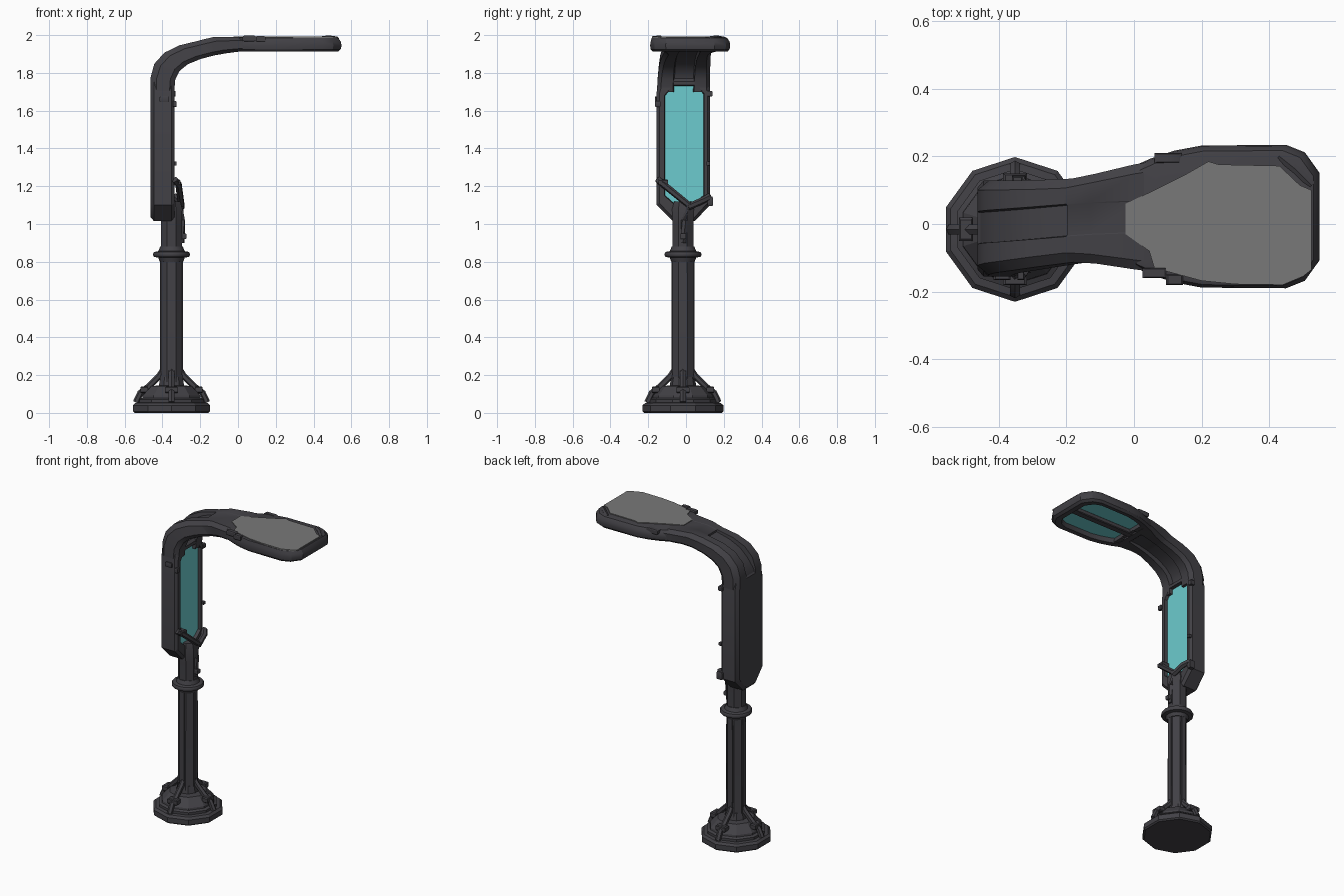
import bpy, bmesh, math
from mathutils import Vector

if "Cube" in bpy.data.objects:
    bpy.data.objects.remove(bpy.data.objects["Cube"])

PX, PY = -0.352, -0.016          # pole axis


def material(name, rgb):
    m = bpy.data.materials.new(name)
    m.diffuse_color = (*rgb, 1)
    m.use_nodes = True
    m.node_tree.nodes["Principled BSDF"].inputs["Base Color"].default_value = m.diffuse_color
    return m


DARK = material("charcoal metal", (0.054, 0.052, 0.060))
GREY = material("grey panel", (0.19, 0.19, 0.19))
CYAN = material("cyan glass", (0.15, 0.60, 0.62))


def loft(name, rings, mats=(DARK,), start=0, end=0, angle=30):
    """Skin equal-length rings and cap both ends; start/end are cap material slots."""
    bm = bmesh.new()
    vs = [[bm.verts.new(p) for p in r] for r in rings]
    n = len(vs[0])
    for a, b in zip(vs, vs[1:]):
        for i in range(n):
            j = (i + 1) % n
            bm.faces.new((a[i], a[j], b[j], b[i]))
    bm.faces.new(vs[0][::-1]).material_index = start
    bm.faces.new(vs[-1]).material_index = end
    bmesh.ops.recalc_face_normals(bm, faces=bm.faces)
    me = bpy.data.meshes.new(name)
    bm.to_mesh(me)
    bm.free()
    for m in mats:
        me.materials.append(m)
    ob = bpy.data.objects.new(name, me)
    bpy.context.collection.objects.link(ob)
    bpy.ops.object.select_all(action='DESELECT')
    ob.select_set(True)
    bpy.context.view_layer.objects.active = ob
    bpy.ops.object.shade_smooth_by_angle(angle=math.radians(angle))
    return ob


def turned(name, profile, n, phase=0.0, angle=30):
    """Polygonal turned part around the pole axis from (radius, z) pairs."""
    return loft(name, [[(PX + r * math.cos(phase + math.tau * i / n),
                         PY + r * math.sin(phase + math.tau * i / n), z)
                        for i in range(n)] for r, z in profile], angle=angle)


def rod(name, pts, r, n=6):
    """Polygonal rod through a few points."""
    pts = [Vector(p) for p in pts]
    rings = []
    for i, p in enumerate(pts):
        d = pts[min(i + 1, len(pts) - 1)] - pts[max(i - 1, 0)]
        q = d.to_track_quat('Z', 'Y')
        rings.append([p + q @ Vector((r * math.cos(math.tau * (k + .5) / n),
                                      r * math.sin(math.tau * (k + .5) / n), 0))
                      for k in range(n)])
    return loft(name, rings)


def block(name, c, s):
    """Small box with a chamfered edge."""
    x, y, z = c
    a, b, h = (v / 2 for v in s)
    rings = [[(x + i * a * k, y + j * b * k, z + dz)
              for i, j in ((-1, -1), (1, -1), (1, 1), (-1, 1))]
             for k, dz in ((.8, -h), (1, -h * .7), (1, h * .7), (.8, h))]
    return loft(name, rings)


# Stepped ten-sided foot
turned("foot", [(.205, 0), (.214, .008), (.214, .04), (.200, .053), (.178, .056),
                (.178, .072), (.162, .08), (.160, .092), (.122, .132), (.112, .142),
                (.07, .145), (.062, .19)], 10, math.pi / 2, 20)

# Bent braces and clamps on the foot
for k in range(4):
    a = k * math.pi / 2
    c, s = math.cos(a), math.sin(a)
    rod(f"foot_brace_{k}", [(PX + c * r, PY + s * r, z) for r, z in
                            ((.045, .225), (.065, .195), (.12, .14), (.165, .105), (.188, .055))], .017)
    block(f"foot_clamp_{k}", (PX + c * .145, PY + s * .145, .122),
          (.04 + .03 * abs(s), .04 + .03 * abs(c), .035))

# Octagonal pole, vertical ribs, collar
turned("pole", [(.066, .14), (.06, .22), (.059, .80), (.059, 1.0), (.062, 1.08), (.05, 1.12)],
       8, math.pi / 8)
for k in range(4):
    a = k * math.pi / 2
    c, s = math.cos(a), math.sin(a)
    block(f"pole_rib_{k}", (PX + c * .054, PY + s * .054, .50),
          (.014 + .016 * abs(s), .014 + .016 * abs(c), .66))
turned("collar", [(.062, .80), (.07, .822), (.092, .826), (.097, .833), (.097, .843),
                  (.092, .852), (.07, .856), (.06, .88)], 16, 0, 40)
block("pole_latch", (-.288, -.016, .935), (.03, .03, .03))

# Casing with recessed cyan screen
YC, ZC = -.013, 1.39
outer = [(-.155, 1.10), (-.07, 1.015), (.045, 1.015), (.128, 1.10),
         (.128, 1.70), (.11, 1.77), (-.135, 1.77), (-.155, 1.70)]
inner = [(-.115, 1.15), (-.035, 1.08), (.01, 1.08), (.096, 1.15),
         (.096, 1.69), (.06, 1.735), (-.07, 1.735), (-.115, 1.68)]


def outline(pts, x, d=0.0):
    return [(x, YC + (y - YC) * (1 - d / .142), ZC + (z - ZC) * (1 - d / .37)) for y, z in pts]


loft("screen_casing", [outline(outer, -.462, .02), outline(outer, -.445), outline(outer, -.352),
                       outline(outer, -.336, .014), outline(inner, -.336),
                       outline(inner, -.356, .004)], (DARK, CYAN), 0, 1)

# Forked brace in front of the screen
rod("fork_long", [(-.335, -.15, 1.235), (-.315, -.12, 1.21), (-.30, .015, 1.10),
                  (-.297, -.01, 1.02), (-.30, -.014, .90)], .018)
rod("fork_short", [(-.298, .012, 1.09), (-.31, .09, 1.125), (-.335, .125, 1.145)], .018)

# Curved arm with a channel along its top and underside:
# outer x,z, inner x,z, centre y, half width, top depth, bottom depth
spine = [(-.462, 1.70, -.338, 1.70, -.013, .141, .002, .02),
         (-.463, 1.775, -.332, 1.765, -.011, .139, .010, .03),
         (-.443, 1.848, -.308, 1.812, -.008, .136, .035, .03),
         (-.39, 1.907, -.265, 1.846, -.004, .133, .035, .03),
         (-.31, 1.946, -.20, 1.873, .002, .128, .028, .03),
         (-.21, 1.970, -.125, 1.893, .010, .124, .016, .025),
         (-.20, 1.973, -.118, 1.894, .011, .124, .002, .025),
         (-.13, 1.990, -.06, 1.904, .016, .133, .002, .02),
         (.0, 1.991, .0, 1.912, .021, .155, .002, .01),
         (.07, 1.984, .07, 1.920, .022, .165, .002, .004)]
rings = []
for ox, oz, ix, iz, yc, hw, dt, db in spine:
    o, v = Vector((ox, yc, oz)), Vector((ix - ox, 0, iz - oz))
    t, b = dt / v.length, 1 - db / v.length
    half = [(.045, t), (.048, 0), (hw - .028, 0), (hw, .25), (hw, .8), (hw - .02, 1), (.056, 1), (.05, b)]
    sect = half + [(-u, w) for u, w in reversed(half)]
    rings.append([o + v * w + Vector((0, u, 0)) for u, w in sect])
loft("curved_arm", rings)

# Lamp head: rounded paddle with a recessed cyan lens below
HX, HY = .27, .022
half = [(-.01, .145), (.05, .172), (.12, .195), (.20, .210), (.45, .212), (.505, .19), (.548, .13)]
paddle = [(x, HY + y) for x, y in half] + [(x, HY - y) for x, y in reversed(half)]


def head_ring(s, z, dy=0):
    return [(HX + (x - HX) * s, HY + dy + (y - HY) * s, z) for x, y in paddle]


loft("lamp_head", [head_ring(.78, 1.945), head_ring(.80, 1.915), head_ring(.93, 1.912),
                   head_ring(.985, 1.925), head_ring(1, 1.945), head_ring(.985, 1.966),
                   head_ring(.94, 1.985, -.004), head_ring(.90, 1.988, -.004)], (DARK, CYAN), 1, 0)
block("lens_bar", (.24, .022, 1.932), (.50, .045, .03))

# Grey plate on top of the head
plate = [(-.025, -.03), (.045, -.08), (.06, -.13), (.20, -.168), (.30, -.178), (.44, -.18),
         (.50, -.155), (.525, -.135), (.525, .10), (.49, .115), (.43, .172), (.25, .176),
         (.22, .185), (.15, .145), (.06, .10), (-.025, .06)]
loft("top_plate", [[(x, y, z) for x, y in plate] for z in (1.984, 1.993)], (GREY,))

# Raised edge trim around the front corner of the plate and small fittings
rod("corner_trim", [(.43, .20, 1.978), (.48, .16, 1.985), (.525, .115, 1.978)], .014)
fittings = [((.06, -.145, 1.982), (.07, .03, .03)), ((.12, -.165, 1.98), (.05, .03, .03)),
            ((.10, .195, 1.975), (.08, .03, .03)), ((-.39, -.155, 1.66), (.05, .02, .03)),
            ((-.335, -.15, 1.635), (.02, .03, .03)), ((-.345, .125, 1.69), (.03, .03, .03)),
            ((-.335, .118, 1.32), (.02, .02, .02)), ((-.34, .128, 1.12), (.04, .03, .05)),
            ((-.35, -.105, 1.85), (.06, .06, .03)), ((-.33, -.12, 1.22), (.05, .05, .03))]
for i, (c, s) in enumerate(fittings):
    block(f"fitting_{i}", c, s)
